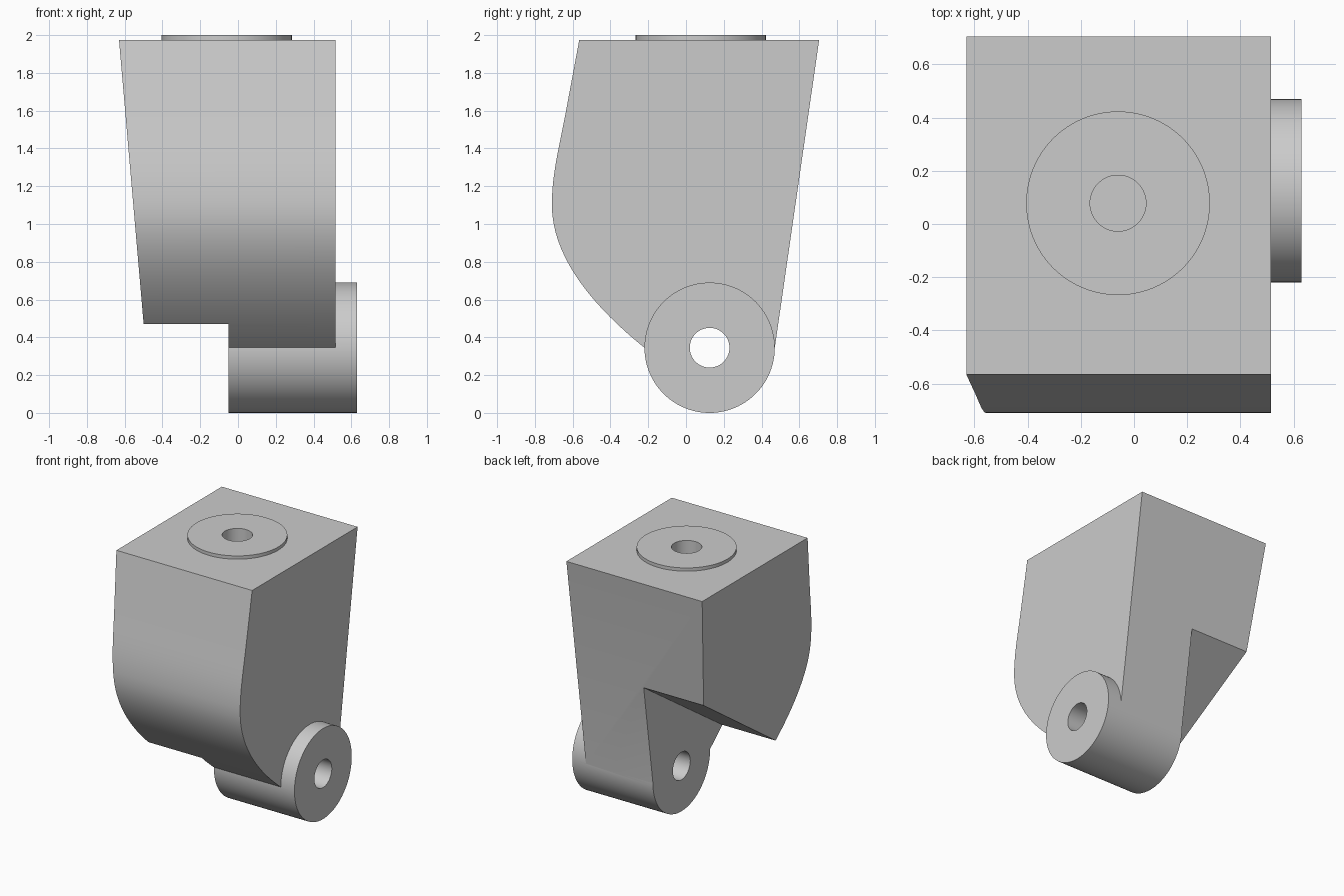
import bpy
import bmesh
from math import radians
from mathutils import Matrix, Vector
from mathutils.geometry import interpolate_bezier

if "Cube" in bpy.data.objects:
    bpy.data.objects.remove(bpy.data.objects["Cube"], do_unlink=True)

TOP = 1.975            # height of the flat top of the body
LUG_Y, LUG_Z = 0.125, 0.345
RADIUS, BORE = 0.345, 0.105
INNER_X = -0.05        # inner face of the lug and wall of the notch

grey = bpy.data.materials.new("light grey")
grey.use_nodes = True
colour = (0.6, 0.6, 0.6, 1)
grey.diffuse_color = colour
grey.node_tree.nodes["Principled BSDF"].inputs["Base Color"].default_value = colour


def add_object(name, bm):
    bmesh.ops.recalc_face_normals(bm, faces=bm.faces)
    mesh = bpy.data.meshes.new(name)
    bm.to_mesh(mesh)
    bm.free()
    mesh.materials.append(grey)
    obj = bpy.data.objects.new(name, mesh)
    bpy.context.collection.objects.link(obj)
    return obj


def prism(name, profile, x0, x1):
    """Extrude a (y, z) profile along x."""
    bm = bmesh.new()
    face = bm.faces.new([bm.verts.new((x0, y, z)) for y, z in profile])
    made = bmesh.ops.extrude_face_region(bm, geom=[face])["geom"]
    verts = [v for v in made if isinstance(v, bmesh.types.BMVert)]
    bmesh.ops.translate(bm, vec=(x1 - x0, 0, 0), verts=verts)
    return add_object(name, bm)


def cylinder(name, radius, length, centre, along_x=False):
    turn = Matrix.Rotation(radians(90), 4, "Y") if along_x else Matrix()
    bm = bmesh.new()
    bmesh.ops.create_cone(bm, cap_ends=True, segments=96, radius1=radius,
                          radius2=radius, depth=length,
                          matrix=Matrix.Translation(centre) @ turn)
    return add_object(name, bm)


def combine(target, tool, operation, keep=False):
    mod = target.modifiers.new("boolean", "BOOLEAN")
    mod.operation = operation
    mod.solver = "EXACT"
    mod.object = tool
    bpy.context.view_layer.objects.active = target
    bpy.ops.object.modifier_apply(modifier=mod.name)
    if not keep:
        bpy.data.objects.remove(tool, do_unlink=True)


def curve(*points, count=20):
    handles = [Vector((y, z, 0)) for y, z in points]
    return [(p.x, p.y) for p in interpolate_bezier(*handles, count)]


# Body: bulging front, sloping straight back
upper = curve((-0.635, 1.6), (-0.67, 1.41), (-0.71, 1.27), (-0.71, 1.1))
lower = curve((-0.71, 1.1), (-0.71, 0.8), (-0.45, 0.53), (-0.22, LUG_Z))
profile = [(0.705, TOP), (-0.565, TOP)] + upper + lower[1:] + [(0.47, LUG_Z)]
body = prism("caster_body", profile, -0.63, 0.515)

# Tapered right side
for v in body.data.vertices:
    if v.co.x < 0:
        v.co.x += 0.0867 * (TOP - v.co.z)

# Sloping notch under the right half
notch = prism("notch_cutter", [(-1, 0.04), (1, 1.4), (1, -1), (-1, -1)], -1, INNER_X)
combine(body, notch, "DIFFERENCE")

# Round lug with a through bore
lug = cylinder("lug", RADIUS, 0.63 - INNER_X,
               ((0.63 + INNER_X) / 2, LUG_Y, LUG_Z), along_x=True)
combine(body, lug, "UNION")
combine(body, cylinder("axle_bore", BORE, 3, (0, LUG_Y, LUG_Z), along_x=True),
        "DIFFERENCE")

# Raised washer and blind bore on the top
washer = cylinder("top_washer", RADIUS, 2 - TOP, (-0.06, 0.078, (2 + TOP) / 2))
stem_bore = cylinder("stem_bore", BORE, 1, (-0.06, 0.078, 2.0))
combine(washer, stem_bore, "DIFFERENCE", keep=True)
combine(body, stem_bore, "DIFFERENCE")

# Smooth curved faces, crisp edges
bpy.ops.object.select_all(action="DESELECT")
for obj in (body, washer):
    obj.select_set(True)
bpy.context.view_layer.objects.active = body
bpy.ops.object.shade_smooth_by_angle(angle=radians(30))
